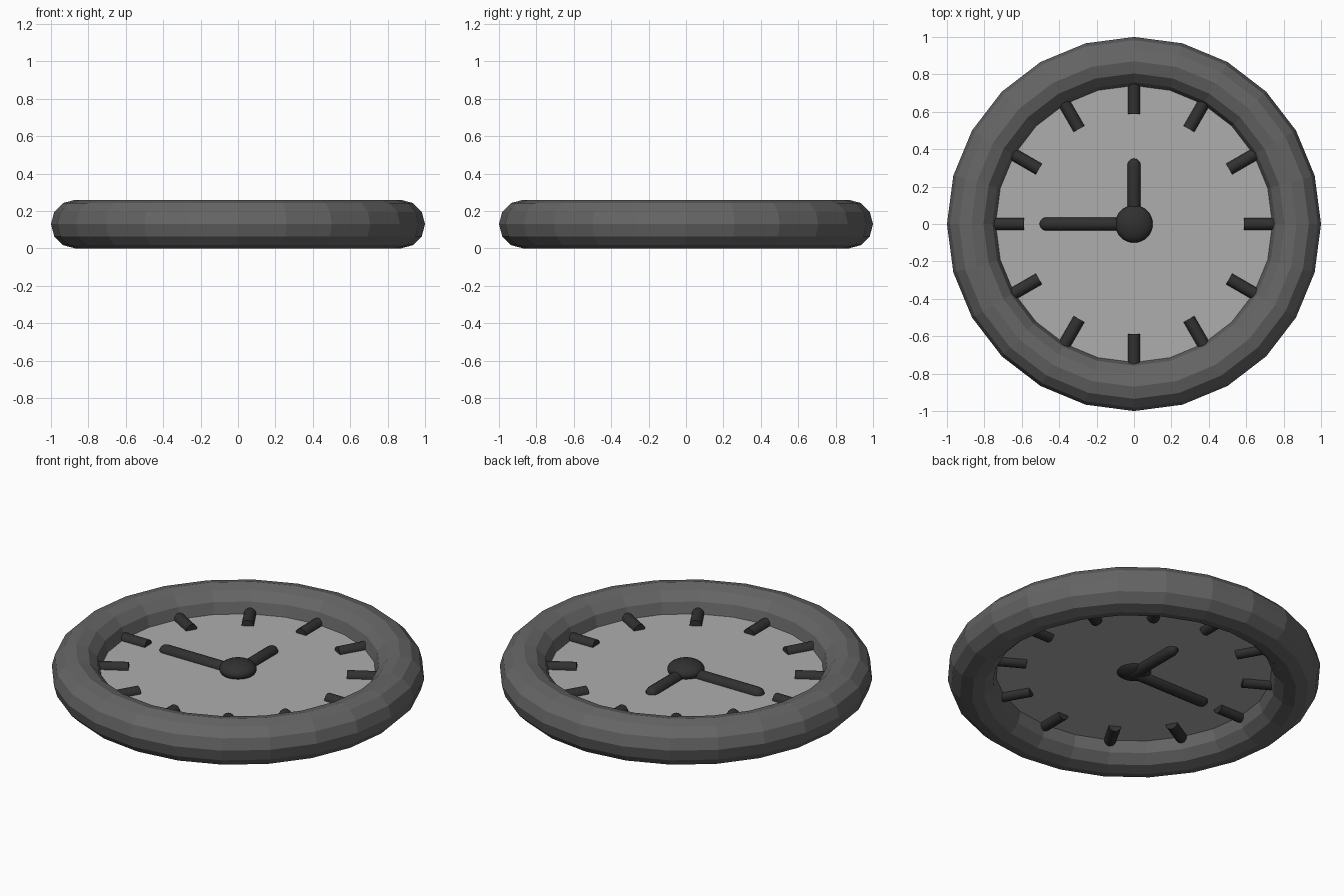
import bpy, bmesh, math
from mathutils import Matrix, Vector

if "Cube" in bpy.data.objects:
    bpy.data.objects.remove(bpy.data.objects["Cube"])

MID = 0.13  # height of the dial plane


def material(name, v):
    m = bpy.data.materials.new(name)
    m.diffuse_color = (v, v, v, 1)
    m.use_nodes = True
    m.node_tree.nodes["Principled BSDF"].inputs["Base Color"].default_value = m.diffuse_color
    return m


RIM = material("rim_grey", 0.13)
DIAL = material("dial_grey", 0.42)
DARK = material("dark_grey", 0.03)


def finish(bm, name, mat, smooth_angle=None):
    bmesh.ops.recalc_face_normals(bm, faces=bm.faces)
    me = bpy.data.meshes.new(name)
    bm.to_mesh(me)
    bm.free()
    ob = bpy.data.objects.new(name, me)
    bpy.context.collection.objects.link(ob)
    me.materials.append(mat)
    if smooth_angle:
        bpy.ops.object.select_all(action='DESELECT')
        ob.select_set(True)
        bpy.context.view_layer.objects.active = ob
        bpy.ops.object.shade_smooth_by_angle(angle=math.radians(smooth_angle))
    return ob


def rod(name, stations, angle, sides=16):
    """Lathe (distance, radius) stations around a horizontal axis."""
    bm = bmesh.new()
    rings = []
    for d, r in stations:
        rings.append([bm.verts.new((d, r * math.cos(a), r * math.sin(a)))
                      for a in (2 * math.pi * i / sides for i in range(sides))])
    for a, b in zip(rings, rings[1:]):
        for i in range(sides):
            j = (i + 1) % sides
            bm.faces.new((a[i], a[j], b[j], b[i]))
    bm.faces.new(rings[0])
    bm.faces.new(rings[-1])
    bm.transform(Matrix.Translation((0, 0, MID)) @ Matrix.Rotation(angle, 4, 'Z'))
    return finish(bm, name, DARK, 40)


# Faceted outer rim
bpy.ops.mesh.primitive_torus_add(major_segments=24, minor_segments=12,
                                 major_radius=0.87, minor_radius=0.13,
                                 location=(0, 0, MID))
rim = bpy.context.object
rim.name = "rim"
rim.data.materials.append(RIM)

# Flat dial
bm = bmesh.new()
bmesh.ops.create_circle(bm, cap_ends=True, segments=32, radius=0.75,
                        matrix=Matrix.Translation((0, 0, MID)))
dial = finish(bm, "dial", DIAL)

# Hour markers
for k in range(12):
    rod(f"hour_marker_{k + 1}", [(0.587, 0.033), (0.76, 0.033)], k * math.pi / 6)


# Round-ended hands
def hand(name, length, angle, r=0.036):
    arc = [math.radians(a) for a in (85, 60, 30, 0)]
    start = [(-r * math.sin(a), r * math.cos(a)) for a in arc]
    end = [(length - r + r * math.sin(a), r * math.cos(a)) for a in reversed(arc)]
    rod(name, start + end, angle)


hand("minute_hand", 0.505, math.pi)
hand("hour_hand", 0.35, math.pi / 2)

# Flattened centre hub
bm = bmesh.new()
bmesh.ops.create_uvsphere(bm, u_segments=32, v_segments=16, radius=0.1,
                          matrix=Matrix.Translation((0, 0, MID + 0.02))
                          @ Matrix.Diagonal((1, 1, 0.5, 1)))
finish(bm, "centre_hub", DARK, 60)
